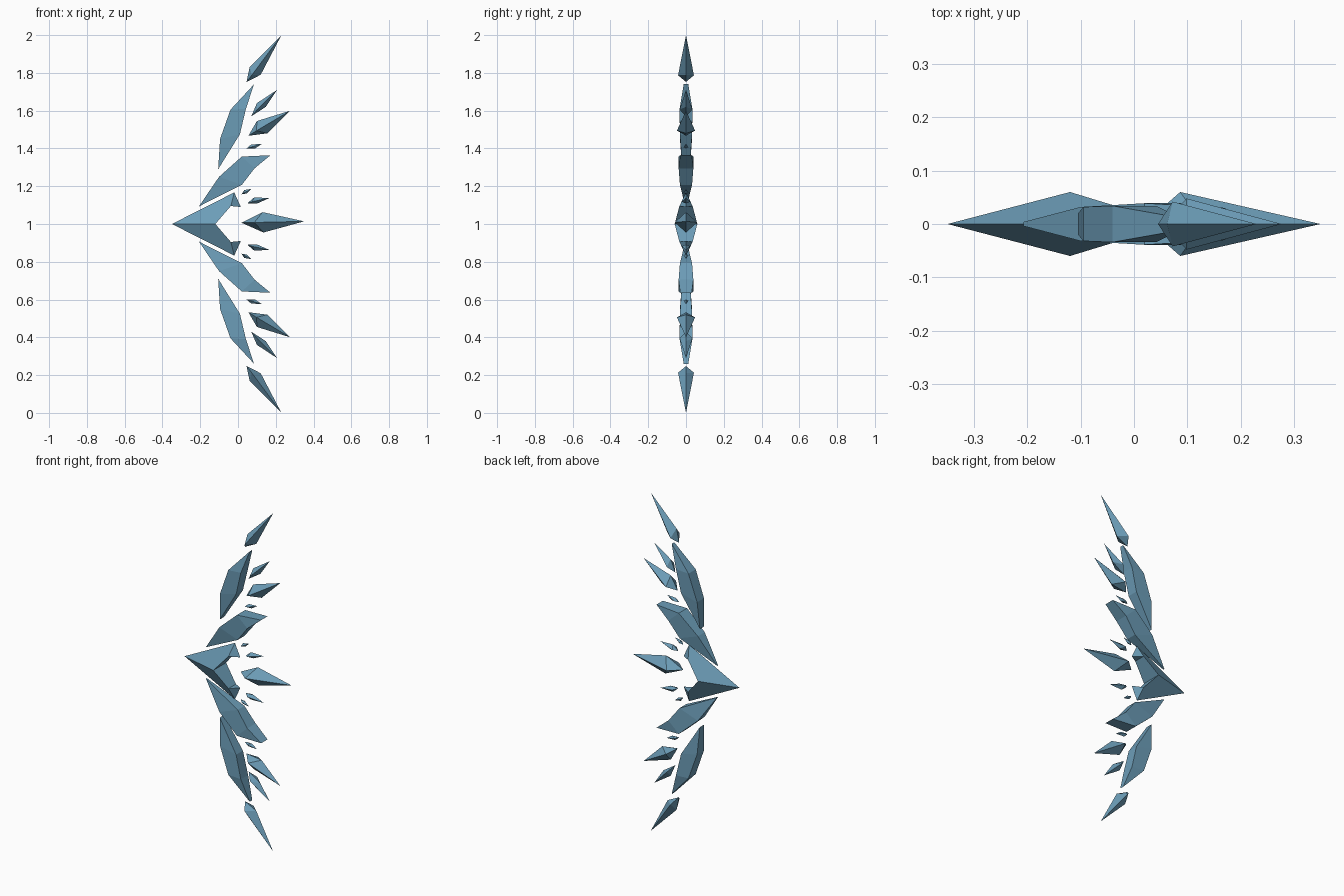
import bpy, bmesh
from mathutils import Vector

if "Cube" in bpy.data.objects:
    bpy.data.objects.remove(bpy.data.objects["Cube"])

blue = bpy.data.materials.new("steel blue")
blue.diffuse_color = (0.15, 0.335, 0.475, 1)
blue.use_nodes = True
blue.node_tree.nodes["Principled BSDF"].inputs["Base Color"].default_value = blue.diffuse_color


def make(name, verts, faces, mirror=True):
    """Flat-shaded mesh with its origin at mid height, mirrored up/down."""
    bm = bmesh.new()
    vs = [bm.verts.new((x, y, z - 1)) for x, y, z in verts]
    for f in faces:
        bm.faces.new([vs[i] for i in f])
    bmesh.ops.recalc_face_normals(bm, faces=bm.faces)
    me = bpy.data.meshes.new(name)
    bm.to_mesh(me)
    bm.free()
    me.materials.append(blue)
    ob = bpy.data.objects.new(name, me)
    ob.location.z = 1
    bpy.context.collection.objects.link(ob)
    if mirror:
        m = ob.modifiers.new("mirror", 'MIRROR')
        m.use_axis = (False, False, True)
        m.use_mirror_merge = name == "chevron_head"
    return ob


def shard(name, base, upper, tip, lower, t, mirror=True):
    """Four-sided crystal: base and tip joined over a ring of four points."""
    b, u, e, l = (Vector((p[0], 0, p[1])) for p in (base, upper, tip, lower))
    mid = (u + l) / 2 * 0.6 + b * 0.4
    ring = [u, mid + Vector((0, -t, 0)), l, mid + Vector((0, t, 0))]
    faces = [(i, (i + 1) % 4, k) for i in range(4) for k in (4, 5)]
    make(name, ring + [b, e], faces, mirror)


def blade(name, start, outer, inner, end, th):
    """Curved plate: outer and inner edges between two tapered tips."""
    loop = [(start, th[0]), (outer[0], th[1]), (outer[1], th[2]),
            (end, th[3]), (inner[1], th[2]), (inner[0], th[1])]
    verts = [(p[0], s * t, p[1]) for s in (-1, 1) for p, t in loop]
    faces = [(i, (i + 1) % 6, (i + 1) % 6 + 6, i + 6) for i in range(6)]
    for o in (0, 6):
        faces += [(o, o + 1, o + 5), (o + 1, o + 2, o + 4, o + 5), (o + 2, o + 3, o + 4)]
    make(name, verts, faces)


# Pointed chevron at the centre
make("chevron_head",
     [(-.35, 0, 1), (-.02, 0, 1.167), (.015, 0, 1.09),
      (-.12, -.06, 1), (-.038, -.035, 1.095), (-.12, .06, 1), (-.038, .035, 1.095)],
     [(0, 1, 4, 3), (1, 2, 4), (0, 5, 6, 1), (1, 6, 2), (3, 4, 6, 5), (4, 2, 6)])

# Curved limb plates
blade("inner_limb", (-.207, 1.093), [(-.10, 1.25), (.02, 1.357)],
      [(.02, 1.207), (.088, 1.295)], (.172, 1.364), (.004, .032, .039, .03))
blade("outer_limb", (-.105, 1.29), [(-.095, 1.45), (-.04, 1.605)],
      [(.01, 1.475), (.042, 1.61)], (.085, 1.74), (.02, .032, .034, .012))

# Floating shards along the trailing edge
shard("limb_tip_shard", (.045, 1.752), (.062, 1.832), (.23, 2.0), (.12, 1.79), .042)
shard("upper_shard", (.07, 1.57), (.10, 1.64), (.207, 1.71), (.147, 1.62), .034)
shard("long_shard", (.055, 1.467), (.10, 1.545), (.277, 1.60), (.155, 1.48), .048)
shard("tiny_shard", (.045, 1.40), (.07, 1.421), (.127, 1.424), (.09, 1.40), .014)
shard("chip_shard", (.018, 1.157), (.034, 1.18), (.072, 1.186), (.047, 1.162), .012)
shard("small_shard", (.05, 1.11), (.085, 1.14), (.168, 1.138), (.10, 1.108), .022)

# Single rear spike on the centre line
shard("rear_spike", (.018, 1.007), (.13, 1.063), (.35, 1.014), (.135, .955), .06, False)
